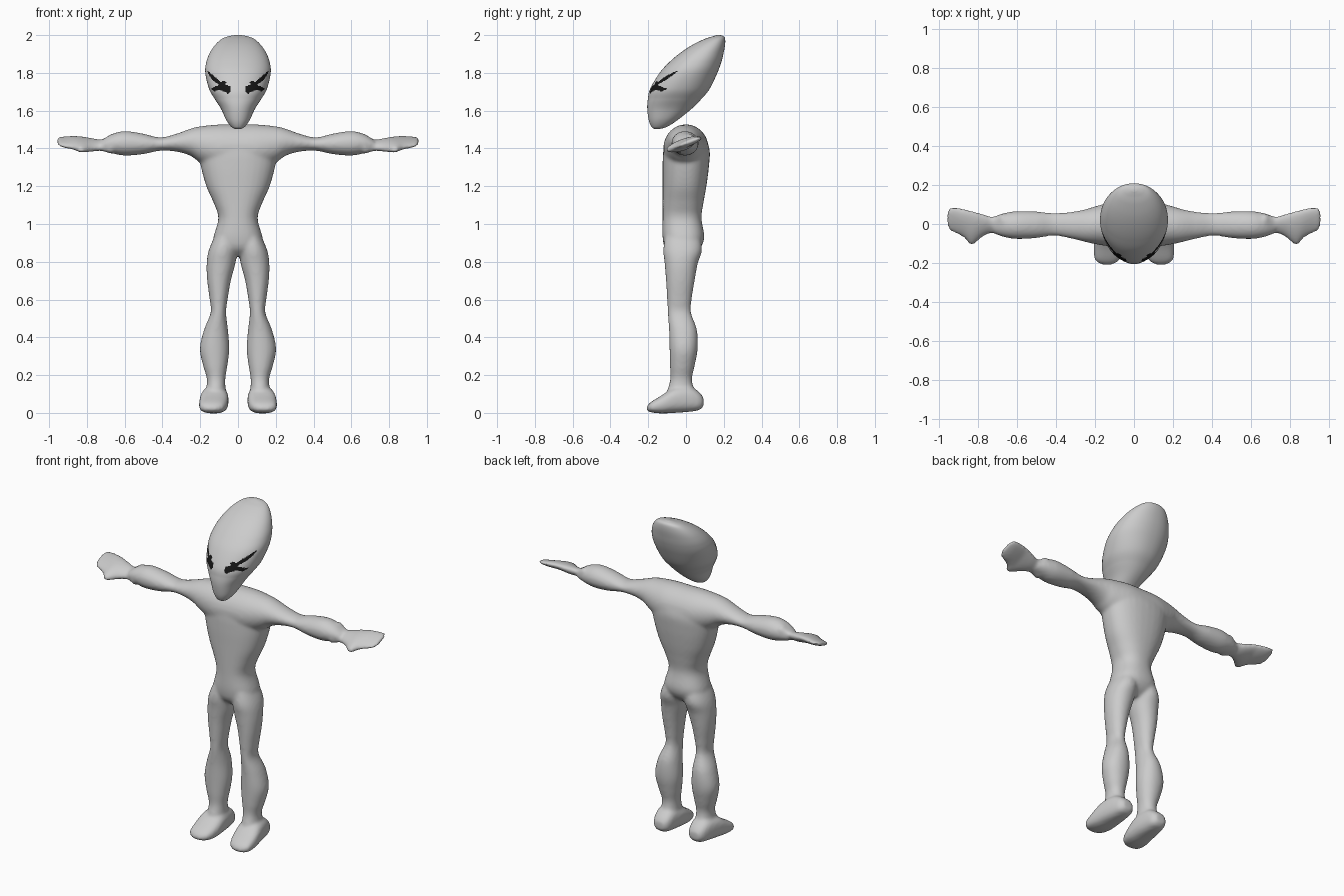
import bpy, bmesh, math
from mathutils import Vector


def material(name, rgb):
    m = bpy.data.materials.new(name)
    m.diffuse_color = (*rgb, 1)
    return m


skin = material("grey_skin", (0.6, 0.6, 0.6))
black = material("black_eye", (0.008, 0.008, 0.008))


def smooth_rings(rings, steps):
    """Catmull-Rom interpolation of every ring value."""
    out = []
    for i in range(len(rings) - 1):
        p0, p1 = rings[max(i - 1, 0)], rings[i]
        p2, p3 = rings[i + 1], rings[min(i + 2, len(rings) - 1)]
        for s in range(steps):
            t = s / steps
            out.append([0.5 * (2 * b + (c - a) * t + (2 * a - 5 * b + 4 * c - d) * t * t
                               + (3 * b - a - 3 * c + d) * t ** 3)
                        for a, b, c, d in zip(p0, p1, p2, p3)])
    return out + [list(rings[-1])]


def loft(bm, axis, rings, power=2.0, tilt=0.0, flip=1, segs=32, steps=5):
    """Loft oval rings (position, u0, u1, v0, v1) along an axis."""
    loops = []
    for t, u0, u1, v0, v1 in smooth_rings(rings, steps):
        loop = []
        for k in range(segs):
            a = 2 * math.pi * k / segs
            c, s = math.cos(a), math.sin(a)
            du = math.copysign(abs(c) ** (2 / power), c) * (u1 - u0) / 2
            dv = math.copysign(abs(s) ** (2 / power), s) * (v1 - v0) / 2
            u, v = (u0 + u1) / 2 + du, (v0 + v1) / 2 + dv + tilt * du
            x, y, z = {"X": (t, u, v), "Y": (u, t, v), "Z": (u, v, t)}[axis]
            loop.append(bm.verts.new((flip * x, y, z)))
        loops.append(loop)
    for a, b in zip(loops, loops[1:]):
        for k in range(segs):
            n = (k + 1) % segs
            bm.faces.new((a[k], a[n], b[n], b[k]))
    bm.faces.new(loops[0])
    bm.faces.new(loops[-1])


def finish(bm, name, mats):
    bmesh.ops.recalc_face_normals(bm, faces=bm.faces)
    for f in bm.faces:
        f.smooth = True
    me = bpy.data.meshes.new(name)
    bm.to_mesh(me)
    bm.free()
    ob = bpy.data.objects.new(name, me)
    bpy.context.collection.objects.link(ob)
    for m in mats:
        me.materials.append(m)
    return ob


# Body: torso, arms, hands, legs and feet fused into one skin
bm = bmesh.new()
torso = [(0.83, -0.07, 0.07, -0.07, 0.03), (0.87, -0.13, 0.13, -0.11, 0.075),
         (0.93, -0.13, 0.13, -0.124, 0.097), (1.03, -0.104, 0.104, -0.124, 0.082),
         (1.11, -0.128, 0.128, -0.124, 0.092), (1.2, -0.168, 0.168, -0.124, 0.108),
         (1.31, -0.198, 0.198, -0.124, 0.122), (1.4, -0.21, 0.21, -0.118, 0.124),
         (1.47, -0.2, 0.2, -0.088, 0.088), (1.515, -0.13, 0.13, -0.05, 0.01)]
arm = [(0.0, -0.12, 0.12, 1.27, 1.527), (0.1, -0.118, 0.115, 1.28, 1.527),
       (0.2, -0.103, 0.09, 1.325, 1.517), (0.25, -0.092, 0.075, 1.36, 1.505),
       (0.32, -0.075, 0.062, 1.382, 1.48), (0.41, -0.06, 0.056, 1.388, 1.458),
       (0.5, -0.072, 0.064, 1.37, 1.478), (0.6, -0.077, 0.066, 1.362, 1.492),
       (0.67, -0.066, 0.055, 1.375, 1.475), (0.72, -0.047, 0.037, 1.39, 1.444),
       (0.77, -0.062, 0.05, 1.39, 1.448), (0.815, -0.1, 0.063, 1.39, 1.45),
       (0.84, -0.107, 0.07, 1.395, 1.45), (0.872, -0.07, 0.078, 1.405, 1.455),
       (0.92, -0.045, 0.085, 1.415, 1.452), (0.948, -0.03, 0.08, 1.425, 1.45),
       (0.958, 0.0, 0.06, 1.43, 1.445)]
leg = [(0.98, 0.01, 0.1, -0.1, 0.06), (0.87, 0.005, 0.152, -0.12, 0.085),
       (0.79, 0.014, 0.166, -0.113, 0.062), (0.7, 0.038, 0.163, -0.106, 0.046),
       (0.6, 0.055, 0.15, -0.1, 0.03), (0.53, 0.063, 0.145, -0.097, 0.027),
       (0.44, 0.053, 0.18, -0.09, 0.058), (0.34, 0.046, 0.202, -0.087, 0.062),
       (0.25, 0.056, 0.185, -0.085, 0.046), (0.18, 0.067, 0.165, -0.083, 0.032),
       (0.11, 0.065, 0.17, -0.1, 0.045), (0.04, 0.065, 0.175, -0.1, 0.05)]
foot = [(-0.208, 0.11, 0.165, 0.012, 0.034), (-0.185, 0.075, 0.2, 0.003, 0.058),
        (-0.13, 0.055, 0.207, -0.003, 0.092), (-0.06, 0.05, 0.2, 0.0, 0.135),
        (0.02, 0.057, 0.185, 0.006, 0.14), (0.07, 0.068, 0.17, 0.015, 0.11),
        (0.093, 0.09, 0.15, 0.035, 0.08)]
loft(bm, "Z", torso, power=2.3)
for side in (1, -1):
    loft(bm, "X", [r for r in arm if r[0] < 0.73], flip=side)
    loft(bm, "X", [r for r in arm if r[0] > 0.66], tilt=0.36, flip=side)
    loft(bm, "Z", leg, power=2.1, flip=side)
    loft(bm, "Y", foot, power=2.6, flip=side)
body = finish(bm, "body", [skin])
remesh = body.modifiers.new("fuse", "REMESH")
remesh.mode = "VOXEL"
remesh.voxel_size = 0.009
remesh.use_smooth_shade = True
soften = body.modifiers.new("soften", "SMOOTH")
soften.factor = 0.5
soften.iterations = 9

# Head: egg leaning back, pointed at the chin
bm = bmesh.new()
head = [(1.503, -0.015, 0.015, -0.168, -0.14), (1.515, -0.036, 0.036, -0.183, -0.1),
        (1.55, -0.062, 0.062, -0.197, -0.045), (1.61, -0.09, 0.09, -0.205, 0.03),
        (1.66, -0.122, 0.122, -0.202, 0.08), (1.715, -0.153, 0.153, -0.19, 0.125),
        (1.8, -0.173, 0.173, -0.14, 0.166), (1.86, -0.167, 0.167, -0.085, 0.188),
        (1.91, -0.147, 0.147, -0.025, 0.2), (1.95, -0.119, 0.119, 0.037, 0.207),
        (1.98, -0.085, 0.085, 0.1, 0.207), (1.994, -0.05, 0.05, 0.143, 0.199),
        (2.0, -0.015, 0.015, 0.165, 0.182)]
loft(bm, "Z", head, power=2.15, segs=160, steps=16)

# Eyes: forked dark patches painted on the front of the head
eye = [(0.162, 1.812), (0.115, 1.772), (0.092, 1.752), (0.075, 1.758), (0.062, 1.748),
       (0.066, 1.735), (0.042, 1.728), (0.037, 1.705), (0.053, 1.688), (0.072, 1.702),
       (0.1, 1.712), (0.125, 1.703), (0.143, 1.716), (0.12, 1.728), (0.097, 1.735),
       (0.13, 1.758), (0.15, 1.78)]


def inside(x, z, poly):
    hit = False
    for (x1, z1), (x2, z2) in zip(poly, poly[1:] + poly[:1]):
        if (z1 > z) != (z2 > z) and x < x1 + (z - z1) * (x2 - x1) / (z2 - z1):
            hit = not hit
    return hit


bm.normal_update()
for f in bm.faces:
    c = f.calc_center_median()
    if c.y < 0 and inside(abs(c.x), c.z, eye):
        f.material_index = 1
finish(bm, "head", [skin, black])
